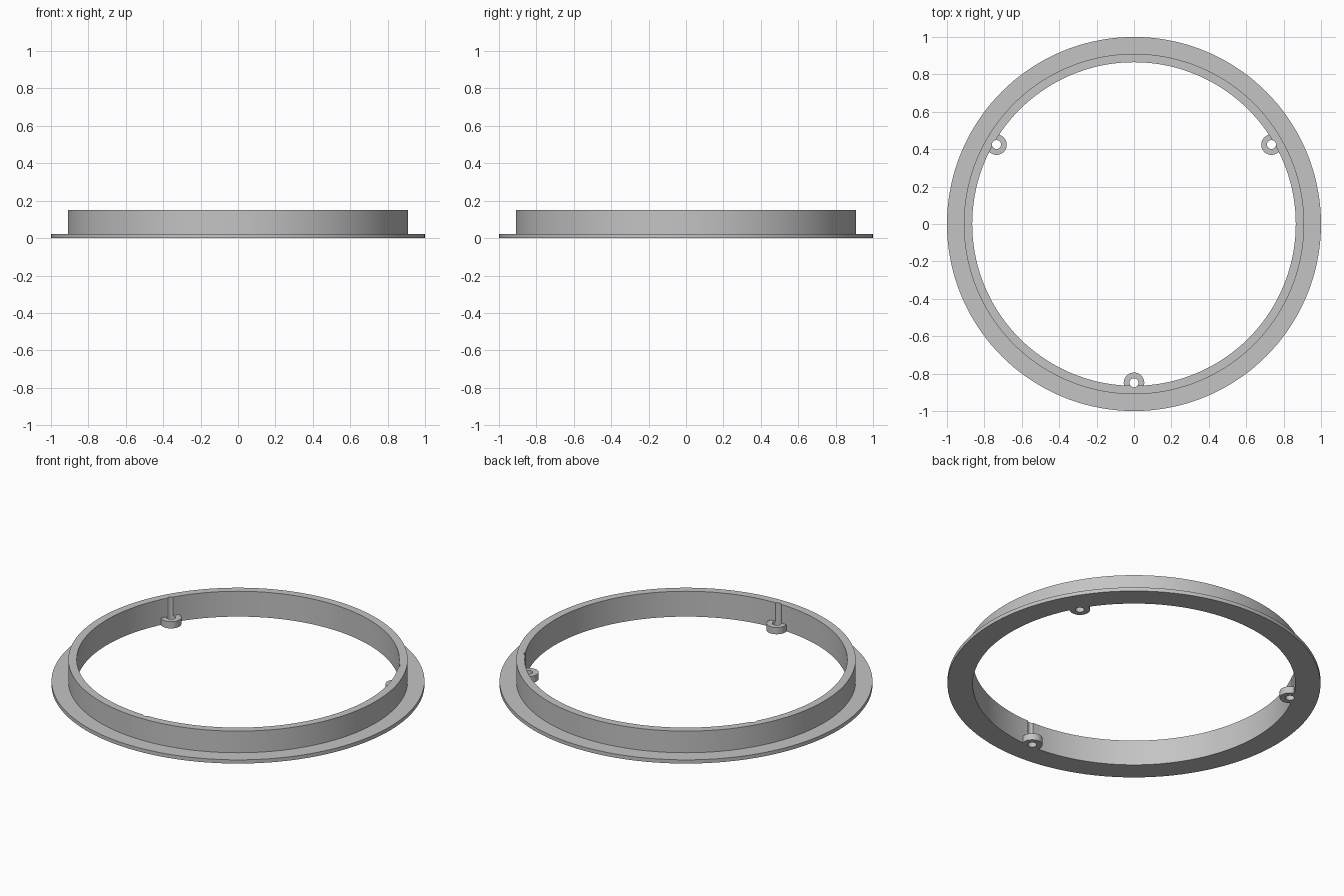
import bpy, bmesh
from math import radians, cos, sin, tau

cube = bpy.data.objects.get("Cube")
if cube:
    bpy.data.objects.remove(cube)

# Dimensions
FLANGE_R, WALL_R, INNER_R = 1.0, 0.91, 0.865
FLANGE_H, WALL_H = 0.022, 0.15
LUG_DIST, LUG_R, LUG_H, HOLE_R = 0.849, 0.055, 0.04, 0.024
LUG_ANGLES = (30, 150, 270)

grey = bpy.data.materials.new("plain grey")
grey.use_nodes = True
colour = (0.55, 0.55, 0.55, 1)
grey.diffuse_color = colour
grey.node_tree.nodes["Principled BSDF"].inputs["Base Color"].default_value = colour


def lathe(name, profile, steps):
    """Revolve a closed (radius, height) profile about z."""
    bm = bmesh.new()
    verts = [bm.verts.new((r, 0, z)) for r, z in profile]
    edges = [bm.edges.new((verts[i - 1], verts[i])) for i in range(len(verts))]
    bmesh.ops.spin(bm, geom=verts + edges, cent=(0, 0, 0), axis=(0, 0, 1),
                   angle=tau, steps=steps, use_merge=True)
    bmesh.ops.remove_doubles(bm, verts=bm.verts, dist=1e-5)
    bmesh.ops.recalc_face_normals(bm, faces=bm.faces)
    mesh = bpy.data.meshes.new(name)
    bm.to_mesh(mesh)
    bm.free()
    mesh.materials.append(grey)
    obj = bpy.data.objects.new(name, mesh)
    bpy.context.collection.objects.link(obj)
    return obj


def cylinder(name, radius, low, high, angle):
    """Upright cylinder standing at a lug position."""
    a = radians(angle)
    bpy.ops.mesh.primitive_cylinder_add(
        vertices=48, radius=radius, depth=high - low,
        location=(LUG_DIST * cos(a), LUG_DIST * sin(a), (low + high) / 2))
    obj = bpy.context.object
    obj.name = name
    obj.data.materials.append(grey)
    return obj


def combine(target, tool, operation):
    """Apply a boolean and discard the tool object."""
    mod = target.modifiers.new(operation, "BOOLEAN")
    mod.operation, mod.object, mod.solver = operation, tool, "EXACT"
    bpy.context.view_layer.objects.active = target
    bpy.ops.object.modifier_apply(modifier=mod.name)
    bpy.data.objects.remove(tool)


# Flanged ring
ring = lathe("flanged_ring", [
    (INNER_R, 0), (FLANGE_R, 0), (FLANGE_R, FLANGE_H),
    (WALL_R, FLANGE_H), (WALL_R, WALL_H), (INNER_R, WALL_H)], 144)

# Screw lugs on the inner wall, with holes that groove the wall above them
for angle in LUG_ANGLES:
    combine(ring, cylinder("screw_lug", LUG_R, 0, LUG_H, angle), "UNION")
for angle in LUG_ANGLES:
    combine(ring, cylinder("screw_hole", HOLE_R, -0.1, WALL_H + 0.1, angle), "DIFFERENCE")

bpy.ops.object.select_all(action="DESELECT")
ring.select_set(True)
bpy.context.view_layer.objects.active = ring
bpy.ops.object.shade_smooth_by_angle(angle=radians(30))
